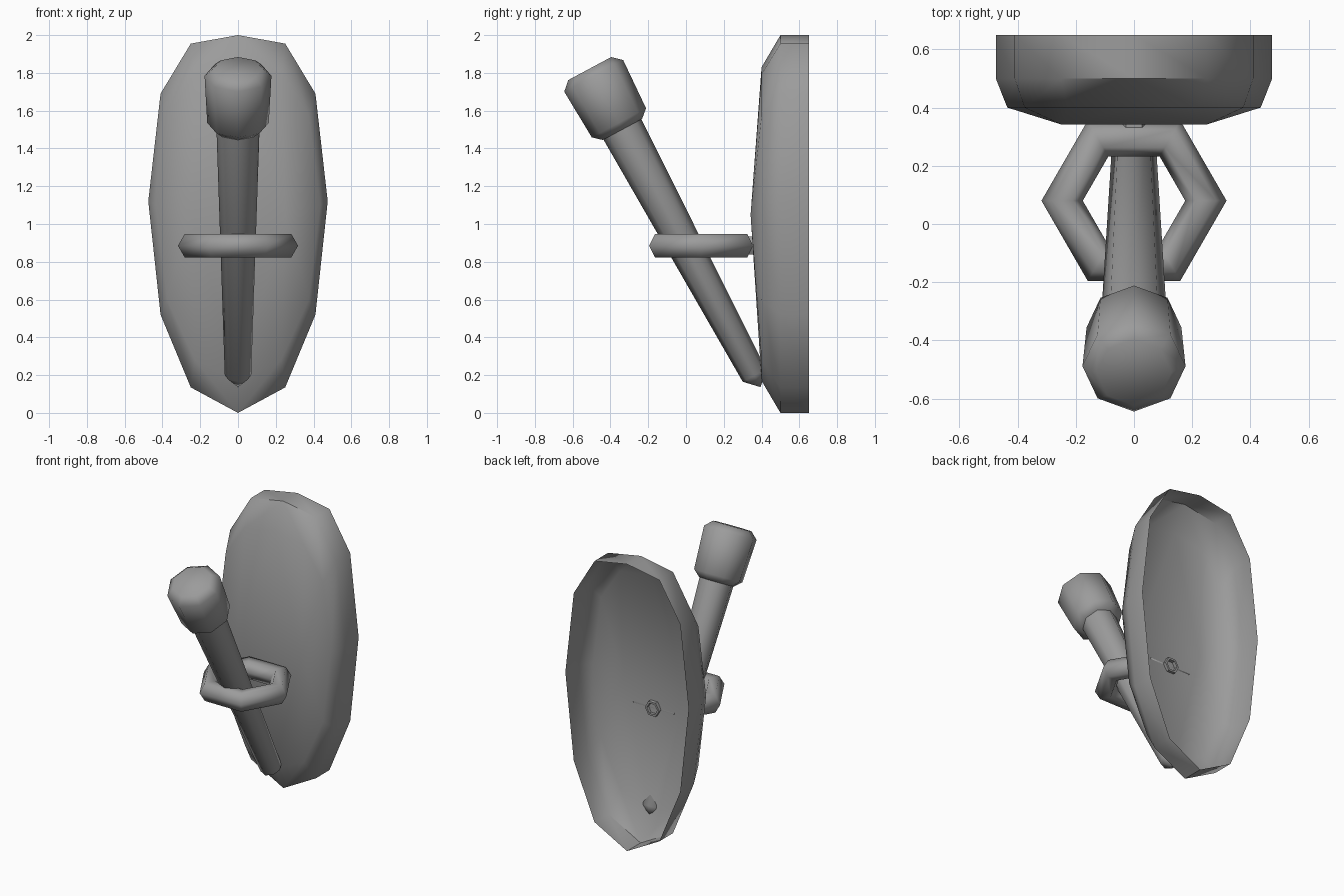
import bpy
import bmesh
import math
from mathutils import Vector, Matrix

if "Cube" in bpy.data.objects:
    bpy.data.objects.remove(bpy.data.objects["Cube"], do_unlink=True)

GREY = (0.33, 0.33, 0.33, 1.0)
grey = bpy.data.materials.new("plain_grey")
grey.use_nodes = True
grey.diffuse_color = GREY
grey.node_tree.nodes["Principled BSDF"].inputs["Base Color"].default_value = GREY


def finish(obj, name, angle):
    obj.name = name
    obj.data.materials.clear()
    obj.data.materials.append(grey)
    bpy.ops.object.select_all(action="DESELECT")
    obj.select_set(True)
    bpy.context.view_layer.objects.active = obj
    bpy.ops.object.shade_smooth_by_angle(angle=math.radians(angle))
    return obj


def make_object(bm, name, angle):
    bmesh.ops.recalc_face_normals(bm, faces=bm.faces)
    mesh = bpy.data.meshes.new(name)
    bm.to_mesh(mesh)
    bm.free()
    obj = bpy.data.objects.new(name, mesh)
    bpy.context.collection.objects.link(obj)
    return finish(obj, name, angle)


def lathe(name, profile, sides, matrix, caps=True, angle=65):
    """Rings of (radius, height) joined along local z."""
    bm = bmesh.new()
    rings = []
    for radius, height in profile:
        turns = [2 * math.pi * i / sides for i in range(sides)]
        rings.append([bm.verts.new((radius * math.cos(a), radius * math.sin(a), height))
                      for a in turns])
    for low, high in zip(rings, rings[1:]):
        for i in range(sides):
            j = (i + 1) % sides
            bm.faces.new((low[i], low[j], high[j], high[i]))
    if caps:
        bm.faces.new(rings[0][::-1])
        bm.faces.new(rings[-1])
    bmesh.ops.remove_doubles(bm, verts=bm.verts, dist=0.0005)
    bm.transform(matrix)
    return make_object(bm, name, angle)


# Wall plate: domed shell, open at the back
half = [(0, 2.0), (0.25, 1.955), (0.41, 1.69), (0.475, 1.12),
        (0.41, 0.52), (0.25, 0.135), (0, 0)]
outline = half + [(-x, z) for x, z in half[-2:0:-1]]
bm = bmesh.new()
for sx, sz, y in ((1, 1, 0.65), (1, 1, 0.5), (0.916, 0.83, 0.4)):
    for x, z in outline:
        bm.verts.new((x * sx, y, 1 + (z - 1) * sz))
for x in (-0.25, 0, 0.25):
    bm.verts.new((x, 0.342, 1.05))
bmesh.ops.convex_hull(bm, input=bm.verts)
bmesh.ops.recalc_face_normals(bm, faces=bm.faces)
back = [f for f in bm.faces if f.normal.y > 0.9]
bmesh.ops.delete(bm, geom=back, context="FACES")
make_object(bm, "wall_plate", 50)

# Leaning shaft and its head share one tilted axis
lean = Matrix.Translation((0, 0.362, 0.198)) @ Matrix.Rotation(math.radians(28.2), 4, "X")
lathe("shaft", [(0.0001, -0.07), (0.07, 0), (0.114, 1.48)], 8, lean)
lathe("shaft_head", [(0.118, 1.478), (0.163, 1.518), (0.177, 1.80), (0.129, 1.844)], 8, lean)

# Six-sided holding ring
bpy.ops.mesh.primitive_torus_add(major_segments=6, minor_segments=6, major_radius=0.247,
                                 minor_radius=0.071, location=(0, 0.08, 0.885))
finish(bpy.context.object, "holding_ring", 65)

# Hollow peg joining the ring to the plate
peg_axis = Matrix.Translation((0, 0.29, 0.885)) @ Matrix.Rotation(math.radians(-90), 4, "X")
lathe("ring_peg", [(0.055, 0), (0.055, 0.085), (0.04, 0.085), (0.04, 0.03)], 6, peg_axis,
      caps=True, angle=40)
